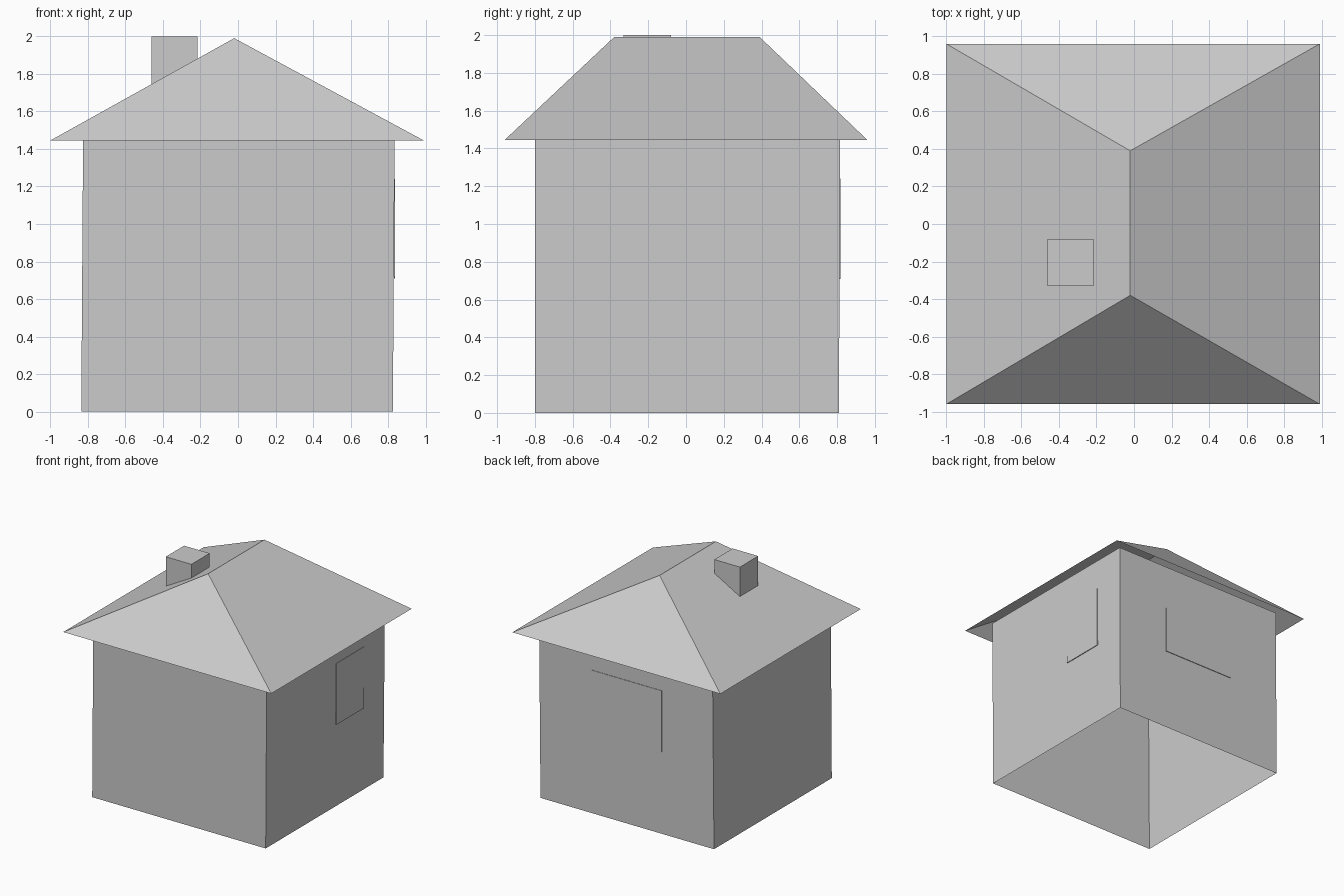
import bpy

default = bpy.data.objects.get("Cube")
if default:
    bpy.data.objects.remove(default, do_unlink=True)

grey = bpy.data.materials.new("plain grey")
grey.use_nodes = True
grey.diffuse_color = (0.6, 0.6, 0.6, 1)
bsdf = next(n for n in grey.node_tree.nodes if n.type == 'BSDF_PRINCIPLED')
bsdf.inputs["Base Color"].default_value = (0.6, 0.6, 0.6, 1)


def add_part(name, verts, faces):
    mesh = bpy.data.meshes.new(name)
    mesh.from_pydata(verts, [], faces)
    mesh.materials.append(grey)
    obj = bpy.data.objects.new(name, mesh)
    bpy.context.collection.objects.link(obj)
    return obj


def rectangle(x0, x1, y0, y1, z):
    return [(x0, y0, z), (x1, y0, z), (x1, y1, z), (x0, y1, z)]


SIDES = [(i, (i + 1) % 4, (i + 1) % 4 + 4, i + 4) for i in range(4)]
TOP = (4, 5, 6, 7)
BOTTOM = (3, 2, 1, 0)

# Walls: an open shell, leaning very slightly towards +x
add_part("walls",
         rectangle(-0.835, 0.825, -0.80, 0.81, 0)
         + rectangle(-0.825, 0.835, -0.80, 0.815, 1.5),
         SIDES)

# Hipped roof: an open shell of four slopes with wide eaves
eaves = rectangle(-1, 0.99, -0.96, 0.96, 1.445)
ridge = [(-0.02, -0.38, 1.99), (-0.02, 0.39, 1.99)]
add_part("roof", eaves + ridge,
         [(0, 1, 4), (1, 2, 5, 4), (2, 3, 5), (3, 0, 4, 5)])

# Chimney
add_part("chimney",
         rectangle(-0.46, -0.215, -0.33, -0.08, 1.68)
         + rectangle(-0.46, -0.215, -0.33, -0.08, 2.0),
         SIDES + [TOP, BOTTOM])

# Windows: thin panels almost flush with the walls
for name, bounds in (("side_window", (0.83, 0.837, 0.15, 0.53)),
                     ("back_window", (-0.34, 0.34, 0.81, 0.818))):
    add_part(name,
             rectangle(*bounds, 0.71) + rectangle(*bounds, 1.24),
             SIDES + [TOP, BOTTOM])
